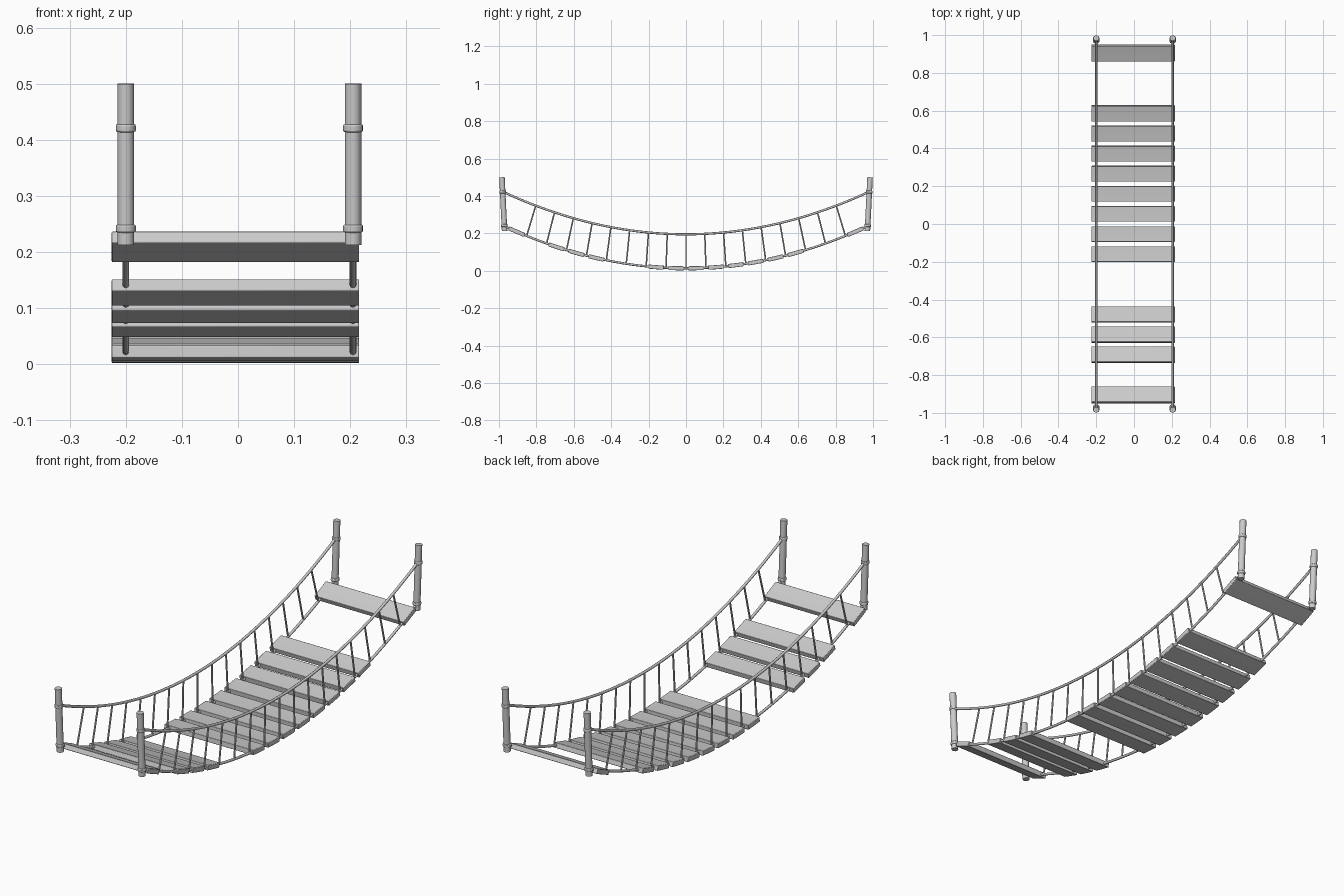
import bpy, bmesh
from mathutils import Vector

if "Cube" in bpy.data.objects:
    bpy.data.objects.remove(bpy.data.objects["Cube"])

STEP = 0.1065
SIDES = {"left": -0.2, "right": 0.205}


def deck(y):
    """Point (y, z) on the sagging deck line."""
    return Vector((0, y, 0.013 + 0.225 * (y / 0.97) ** 2))


def hand(y):
    """Point (y, z) on the sagging hand rope."""
    return Vector((0, y, 0.195 + 0.228 * (y / 0.98) ** 2))


def normal(y):
    return Vector((0, -2 * 0.225 * y / 0.97 ** 2, 1)).normalized()


def smooth(ob):
    for o in bpy.context.selected_objects:
        o.select_set(False)
    ob.select_set(True)
    bpy.context.view_layer.objects.active = ob
    bpy.ops.object.shade_smooth_by_angle()


def tube(name, points, radius, res=2):
    cu = bpy.data.curves.new(name, 'CURVE')
    cu.dimensions = '3D'
    cu.bevel_depth = radius
    cu.bevel_resolution = res
    cu.use_fill_caps = True
    sp = cu.splines.new('POLY')
    sp.points.add(len(points) - 1)
    for p, co in zip(sp.points, points):
        p.co = (*co, 1)
    ob = bpy.data.objects.new(name, cu)
    bpy.context.collection.objects.link(ob)
    return ob


def rod(name, a, b, radius, sides=16):
    d = b - a
    bpy.ops.mesh.primitive_cylinder_add(vertices=sides, radius=radius, depth=d.length,
                                        location=(a + b) / 2)
    ob = bpy.context.object
    ob.name = name
    ob.rotation_euler = d.to_track_quat('Z', 'Y').to_euler()
    smooth(ob)
    return ob


# planks: a thin section bent along the deck line, some missing
def plank(yc, name):
    ys = [yc + (i / 4 - 0.5) * 0.082 for i in range(5)]
    section = [deck(y) + normal(y) * 0.011 for y in ys]
    section += [deck(y) - normal(y) * 0.011 for y in reversed(ys)]
    bm = bmesh.new()
    face = bm.faces.new([bm.verts.new((-0.225, p.y, p.z)) for p in section])
    new = bmesh.ops.extrude_face_region(bm, geom=[face])["geom"]
    bmesh.ops.translate(bm, vec=(0.441, 0, 0),
                        verts=[g for g in new if isinstance(g, bmesh.types.BMVert)])
    bmesh.ops.recalc_face_normals(bm, faces=bm.faces)
    me = bpy.data.meshes.new(name)
    bm.to_mesh(me)
    bm.free()
    ob = bpy.data.objects.new(name, me)
    bpy.context.collection.objects.link(ob)
    mod = ob.modifiers.new("edge_bevel", 'BEVEL')
    mod.width = 0.002
    mod.segments = 2
    smooth(ob)


for k in range(-9, 9):
    if k not in (-8, -4, -3, 6, 7):
        plank((k + 0.5) * STEP, f"plank_{k + 10}")

for side, x in SIDES.items():
    off = Vector((x, 0, 0))
    # deck rope and hand rope
    n = 40
    tube(f"deck_rope_{side}", [off + deck(0.97 * (2 * i / n - 1)) for i in range(n + 1)], 0.006)
    tube(f"hand_rope_{side}", [off + hand(0.978 * (2 * i / n - 1)) for i in range(n + 1)], 0.006)

    # hanger ropes between planks, leaning with the deck
    for k in range(-8, 9):
        y = k * STEP
        rod(f"hanger_{side}_{k + 9}", off + deck(y), off + hand(y * 0.943), 0.004, 8)

    # end posts with rope wraps
    for end, s in (("front", -1), ("back", 1)):
        base = Vector((x, s * 0.970, 0.213))
        top = Vector((x, s * 0.984, 0.5))
        rod(f"post_{end}_{side}", base, top, 0.0147)
        for label, z in (("hand", 0.421), ("deck", 0.242)):
            c = base.lerp(top, (z - 0.213) / 0.287)
            d = (top - base).normalized() * 0.007
            wrap = rod(f"{label}_wrap_{end}_{side}", c - d, c + d, 0.0178)
            mod = wrap.modifiers.new("round", 'BEVEL')
            mod.width = 0.003
            mod.segments = 2
